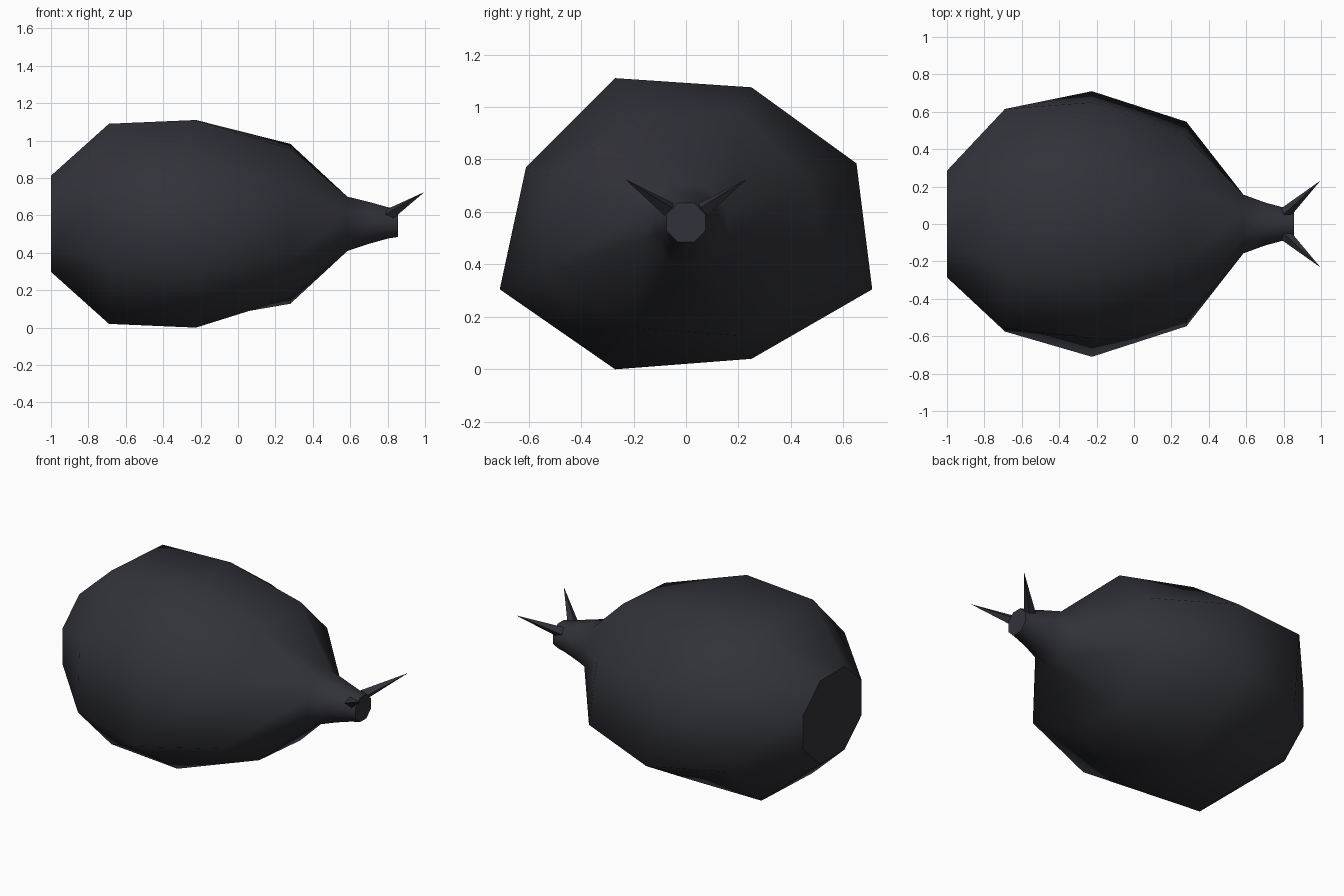
import bpy, bmesh
from math import radians, cos, sin, pi
from mathutils import Vector

cube = bpy.data.objects.get("Cube")
if cube:
    bpy.data.objects.remove(cube, do_unlink=True)

AXIS_Z = 0.555

charcoal = bpy.data.materials.new("charcoal")
charcoal.use_nodes = True
colour = (0.031, 0.032, 0.041, 1)
charcoal.diffuse_color = colour
charcoal.node_tree.nodes["Principled BSDF"].inputs["Base Color"].default_value = colour


def make_object(name, bm):
    bmesh.ops.recalc_face_normals(bm, faces=bm.faces[:])
    mesh = bpy.data.meshes.new(name)
    bm.to_mesh(mesh)
    bm.free()
    mesh.materials.append(charcoal)
    obj = bpy.data.objects.new(name, mesh)
    bpy.context.collection.objects.link(obj)
    return obj


def octagon(x, half_y, half_z, mid_z=AXIS_Z):
    """Eight-sided ring with flat top, half_y and half_z to its flats."""
    k = 1 / cos(pi / 8)
    angles = [pi / 8 + (2 - i) * pi / 4 for i in range(8)]
    return [Vector((x, half_y * k * cos(a), mid_z + half_z * k * sin(a))) for a in angles]


def section(x, points, scale=1, mirror=False):
    """Irregular ring, optionally scaled about the axis and mirrored in y."""
    ring = [Vector((x, y * scale, AXIS_Z + (z - AXIS_Z) * scale)) for y, z in points]
    if mirror:
        for v in ring:
            v.y = -v.y
        ring = [ring[(1 - i) % 8] for i in range(8)]
    return ring


# Cross-sections start at the upper front corner and run over the top to the back
belly = [(-.27, 1.11), (.25, 1.075), (.65, .785), (.71, .305),
         (.25, .04), (-.27, 0), (-.71, .305), (-.61, .77)]
rump = [(-.25, 1.09), (.25, 1.06), (.615, .78), (.575, .34),
        (.25, .04), (-.25, .02), (-.575, .34), (-.56, .77)]

rings = [
    octagon(-1, .285, .257),
    section(-.69, rump),
    section(-.225, belly),
    section(.28, belly, .77, mirror=True),
    octagon(.585, .157, .145),
    octagon(.70, .115, .112, .56),
    octagon(.80, .088, .084, .56),
    octagon(.855, .075, .075, .56),
]
# The regular rings begin one corner further round than the irregular ones
for i, ring in enumerate(rings):
    start = min(range(8), key=lambda k: (ring[k] - Vector((ring[k].x, -.3, 1.3))).length)
    rings[i] = ring[start:] + ring[:start]

# Body: faceted barrel lofted into a narrow neck, closed at both ends
bm = bmesh.new()
loops = [[bm.verts.new(p) for p in ring] for ring in rings]
for a, b in zip(loops, loops[1:]):
    for i in range(8):
        j = (i + 1) % 8
        bm.faces.new((a[i], a[j], b[j], b[i]))
caps = [bm.faces.new(loops[0]), bm.faces.new(loops[-1])]
bmesh.ops.recalc_face_normals(bm, faces=bm.faces[:])
for f in bm.faces:
    f.smooth = f not in caps
for e in bm.edges:
    on_cap = any(f in caps for f in e.link_faces)
    e.smooth = not on_cap and e.calc_face_angle(0) < radians(58)
make_object("body", bm)

# Horns: a pair of slim four-sided spikes on the neck tip
for name, side in (("left_horn", 1), ("right_horn", -1)):
    base = Vector((.81, side * .06, .605))
    tip = Vector((.997, side * .232, .725))
    axis = tip - base
    bm = bmesh.new()
    bmesh.ops.create_cone(bm, cap_ends=True, segments=4, radius1=.033, radius2=0,
                          depth=axis.length)
    turn = axis.to_track_quat('Z', 'Y').to_matrix()
    for v in bm.verts:
        v.co = turn @ v.co + (base + tip) / 2
    bmesh.ops.remove_doubles(bm, verts=bm.verts[:], dist=.0005)
    make_object(name, bm)
